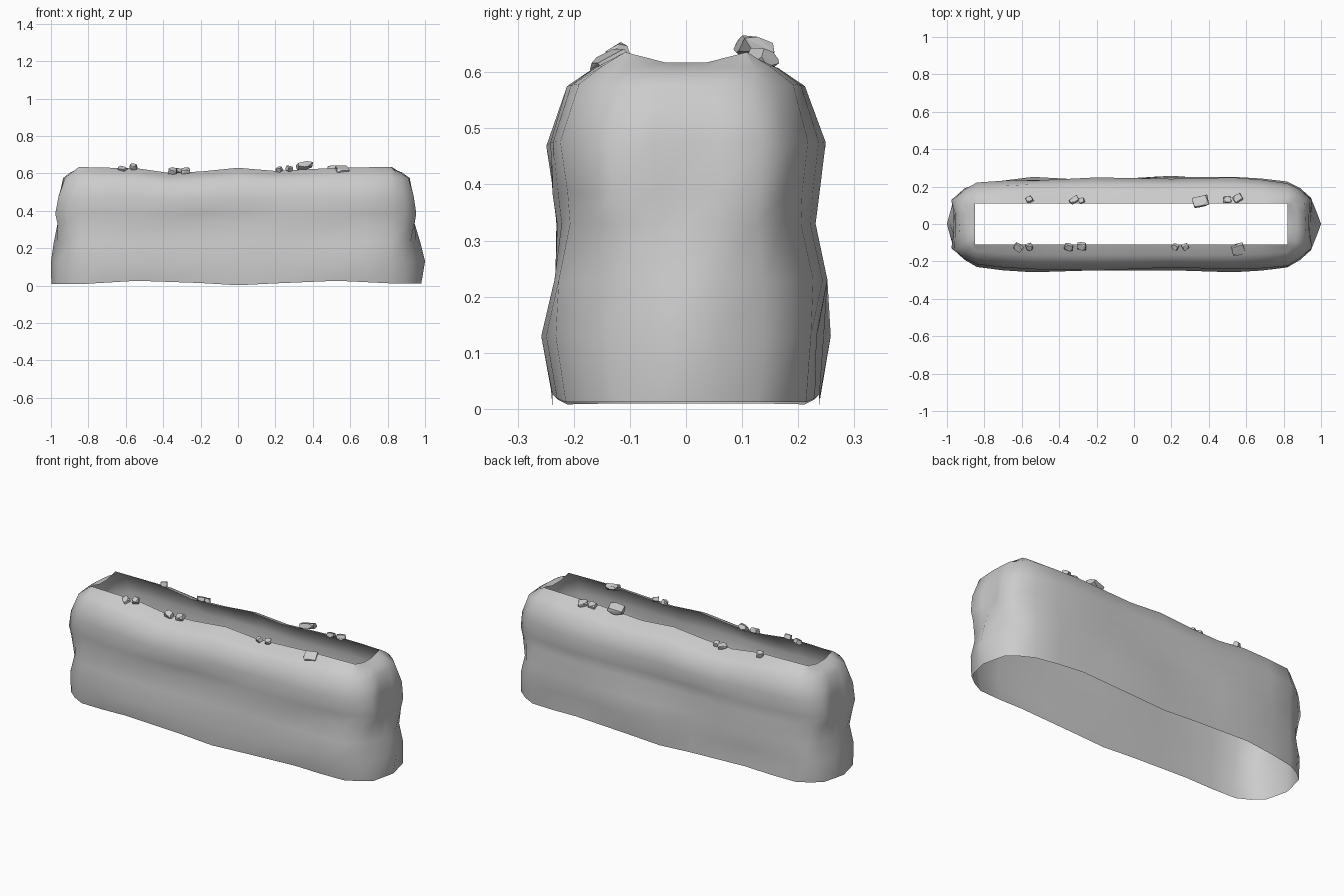
import bpy, bmesh, random
from mathutils import Vector, Euler

if "Cube" in bpy.data.objects:
    bpy.data.objects.remove(bpy.data.objects["Cube"])

random.seed(11)

# rows: z, left tip, right tip, left corner, right corner, half depth
LEVELS = [
    (0.012, 0.998, 0.98, 0.965, 0.95, 0.238),
    (0.13, 1.00, 1.00, 0.96, 0.945, 0.258),
    (0.23, 0.985, 0.975, 0.937, 0.922, 0.252),
    (0.33, 0.965, 0.945, 0.965, 0.942, 0.231),
    (0.385, 0.955, 0.935, 0.977, 0.953, 0.238),
    (0.475, 0.955, 0.935, 0.96, 0.94, 0.249),
    (0.575, 0.935, 0.918, 0.925, 0.91, 0.212),
    (0.607, 0.895, 0.875, 0.885, 0.865, 0.165),
]
LONG_X = [-0.84, -0.7, -0.54, -0.37, -0.2, 0.0, 0.2, 0.37, 0.53, 0.68, 0.82]
COARSE_X = [-0.84, -0.54, -0.2, 0.2, 0.53, 0.82]


def interp(x, pts):
    for (a, u), (b, v) in zip(pts, pts[1:]):
        if x <= b:
            return u + (v - u) * max(0, (x - a) / (b - a))
    return pts[-1][1]


def rim_z(x):
    return interp(x, [(-0.85, 0.634), (-0.54, 0.627), (-0.37, 0.603), (-0.2, 0.61),
                      (0, 0.63), (0.2, 0.613), (0.37, 0.622), (0.53, 0.63), (0.82, 0.635)])


def base_z(x):
    return interp(x, [(-1, 0.01), (-0.84, 0.008), (-0.54, 0.026), (-0.2, 0.014),
                      (0, 0.002), (0.2, 0.012), (0.53, 0.026), (0.82, 0.012), (1, 0.012)])


def ring(level):
    z, xl, xr, cl, cr, hy = level
    mid = z > 0.1
    # uneven bulges: pulled in at random towards a flat face
    depth = max(0.004, hy - 0.228) if 0.1 < z < 0.55 else 0.0

    def side(sign):
        bulge = [(x, random.choice((0, 0.35, 0.8)) * depth) for x in COARSE_X]
        out = []
        for x in LONG_X:
            taper = interp(abs(x), [(0, 1), (0.56, 1), (0.7, 0.96), (0.84, 0.89)])
            y = hy * taper - interp(x, bulge) * taper
            if z in (0.33, 0.385) and abs(x + 0.1) < 0.2:
                y -= 0.008
            dz = (rim_z(x) - 0.63) * max(0, (z - 0.4) / 0.23)
            out.append(Vector((x, sign * y, z + dz if mid else base_z(x))))
        return out

    def end(sx, tip, corner):
        k = hy / 0.256
        ex = 0.84 if sx < 0 else 0.82
        prof = [(ex * 0.45 + corner * 0.55, 0.19 * k), (corner, 0.14 * k),
                (corner * 0.4 + tip * 0.6, 0.06 * k), (tip, 0)]
        half = [(sx * x, -y) for x, y in prof]
        full = half + [(x, -y) for x, y in reversed(half[:-1])]
        return [Vector((x, y, z if mid else base_z(x))) for x, y in full]

    return (side(-1) + end(1, xr, cr) + list(reversed(side(1)))
            + list(reversed(end(-1, xl, cl))))


def rim_ring():
    # rectangular opening with a wavy lip
    ends = [-0.11, -0.08, -0.037, 0, 0.037, 0.08, 0.11]
    xs = [-0.85] + LONG_X[1:]
    front = [Vector((x, -0.11, rim_z(x))) for x in xs]
    back = [Vector((x, 0.11, rim_z(x))) for x in reversed(xs)]

    def lip(sx):
        return [Vector((sx, y * 0.96, interp(abs(y), [(0, 0.617), (0.037, 0.617), (0.11, 0.635)])))
                for y in ends]
    return front + lip(0.82) + back + list(reversed(lip(-0.85)))


# hollow rock wall, open at top and bottom
bm = bmesh.new()
rings = [[bm.verts.new(p) for p in r] for r in [ring(l) for l in LEVELS] + [rim_ring()]]
for a, b in zip(rings, rings[1:]):
    n = len(a)
    for i in range(n):
        j = (i + 1) % n
        bm.faces.new((a[i], a[j], b[j], b[i]))
for f in bm.faces:
    f.smooth = True
mesh = bpy.data.meshes.new("rock_wall")
bm.to_mesh(mesh)
bm.free()
bpy.context.collection.objects.link(bpy.data.objects.new("rock_wall", mesh))


# loose faceted stones along the lip
def stone(i, x, y, z, sx, sy, sz):
    bm = bmesh.new()
    bmesh.ops.create_cube(bm, size=2)
    bmesh.ops.bevel(bm, geom=random.sample(list(bm.verts), 5), offset=0.75, affect='VERTICES')
    tilt = 0.5 if y < 0 else -0.3
    rot = Euler((tilt, random.uniform(-.3, .3), random.uniform(-.6, .6))).to_matrix()
    for v in bm.verts:
        c = v.co * random.uniform(0.8, 1.0)
        v.co = rot @ Vector((c.x * sx, c.y * sy, c.z * sz)) + Vector((x, y, z))
    hull = bmesh.ops.convex_hull(bm, input=bm.verts)
    inner = [g for g in hull["geom_interior"] if isinstance(g, bmesh.types.BMVert)]
    bmesh.ops.delete(bm, geom=inner, context='VERTS')
    me = bpy.data.meshes.new("stone")
    bm.to_mesh(me)
    bm.free()
    bpy.context.collection.objects.link(bpy.data.objects.new(f"stone_{i}", me))


STONES = [
    (-0.62, -0.125, 0.622, .024, .018, .012), (-0.56, -0.122, 0.633, .018, .018, .015),
    (-0.35, -0.123, 0.612, .024, .018, .015), (-0.28, -0.12, 0.614, .025, .02, .014),
    (0.22, -0.122, 0.620, .018, .014, .013), (0.275, -0.122, 0.625, .017, .015, .013),
    (0.555, -0.135, 0.615, .035, .03, .018),
    (-0.56, 0.132, 0.632, .018, .016, .014), (-0.32, 0.128, 0.613, .026, .016, .012),
    (-0.28, 0.125, 0.616, .016, .014, .012), (0.355, 0.12, 0.642, .044, .03, .016),
    (0.50, 0.13, 0.625, .022, .018, .013), (0.555, 0.137, 0.626, .026, .02, .015),
]
for i, s in enumerate(STONES):
    stone(i, *s)
